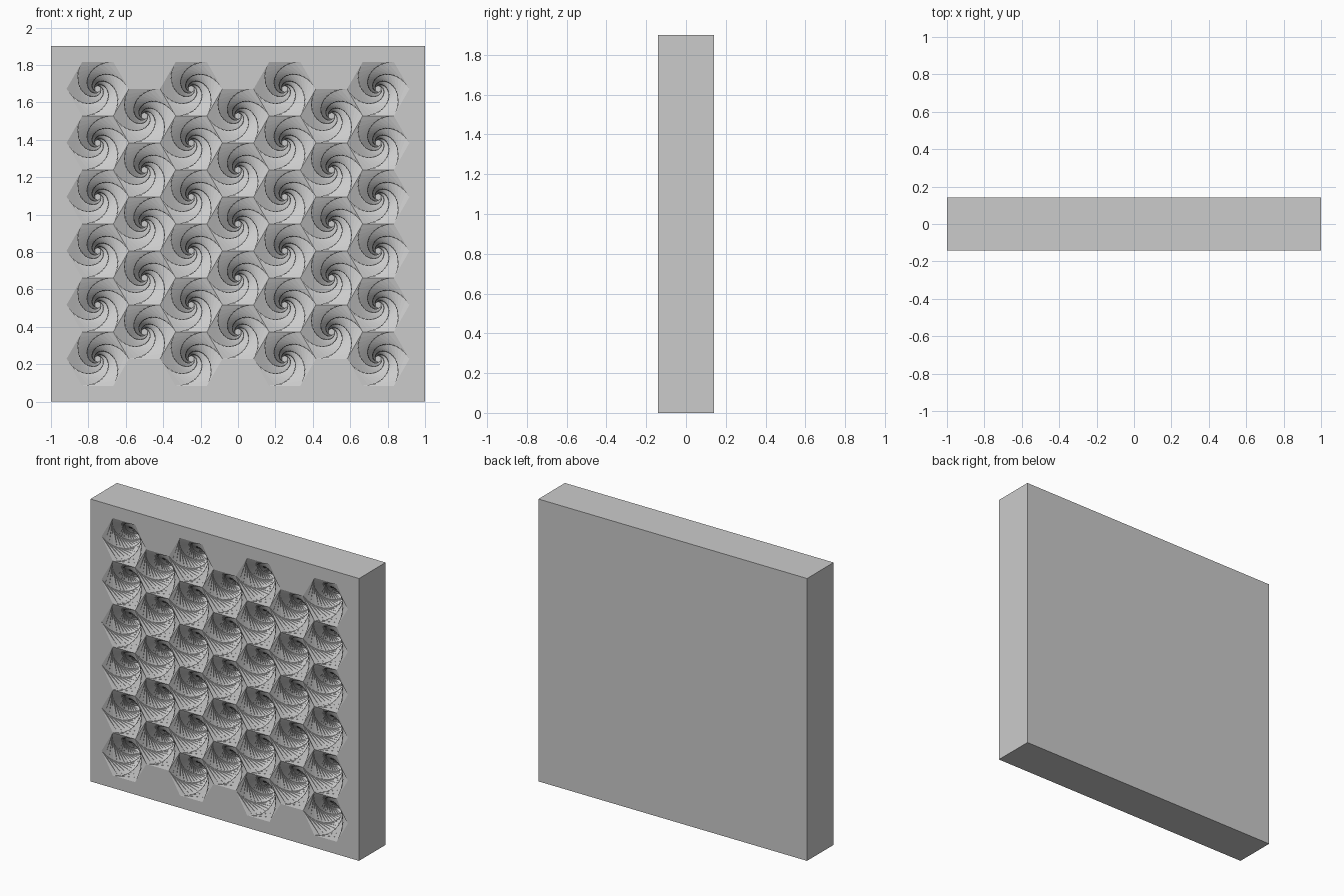
import bpy, bmesh
from math import cos, sin, radians, sqrt

if "Cube" in bpy.data.objects:
    bpy.data.objects.remove(bpy.data.objects["Cube"])

W, D, H = 1.0, 0.141, 1.9          # half width, half depth, height
R = 1 / 6                          # hexagon circumradius
PITCH = R * sqrt(3)                # vertical cell spacing
STEPS, SHRINK, TWIST, SINK = 21, 0.9, radians(10), 0.012

bm = bmesh.new()


def hex_ring(cx, cz, step):
    """One hexagon of a cell, shrunk, twisted and sunk according to its step."""
    r = R * SHRINK ** step
    return [bm.verts.new((cx + r * cos(radians(60 * i) + TWIST * step),
                          -D + SINK * step,
                          cz + r * sin(radians(60 * i) + TWIST * step)))
            for i in range(6)]


def twisted_cell(cx, cz):
    """Hexagonal pit narrowing in a spiral towards the back."""
    ring = hex_ring(cx, cz, 0)
    for step in range(1, STEPS + 1):
        inner = hex_ring(cx, cz, step)
        for i in range(6):
            j = (i + 1) % 6
            bm.faces.new((ring[i], ring[j], inner[j]))
            bm.faces.new((ring[i], inner[j], inner[i]))
        ring = inner
    bm.faces.new(ring)


# honeycomb: alternating columns of six and five cells
for col in range(7):
    count = 6 - col % 2
    for row in range(count):
        twisted_cell((col - 3) * 1.5 * R, H / 2 + (row - (count - 1) / 2) * PITCH)
bmesh.ops.remove_doubles(bm, verts=bm.verts[:], dist=1e-4)
rim = [e for e in bm.edges if len(e.link_faces) == 1]

# slab: back and four sides, front left open
corners = [(-W, 0), (W, 0), (W, H), (-W, H)]
front = [bm.verts.new((x, -D, z)) for x, z in corners]
back = [bm.verts.new((x, D, z)) for x, z in corners]
bm.faces.new(back)
for i in range(4):
    j = (i + 1) % 4
    bm.faces.new((front[i], front[j], back[j], back[i]))

# flat front border between the slab outline and the honeycomb
outline = [bm.edges.get((front[i], front[(i + 1) % 4])) for i in range(4)]
bmesh.ops.triangle_fill(bm, edges=rim + outline, use_beauty=True, normal=(0, -1, 0))
bmesh.ops.recalc_face_normals(bm, faces=bm.faces[:])

mesh = bpy.data.meshes.new("honeycomb_panel")
bm.to_mesh(mesh)
bm.free()
panel = bpy.data.objects.new("honeycomb_panel", mesh)
bpy.context.collection.objects.link(panel)
